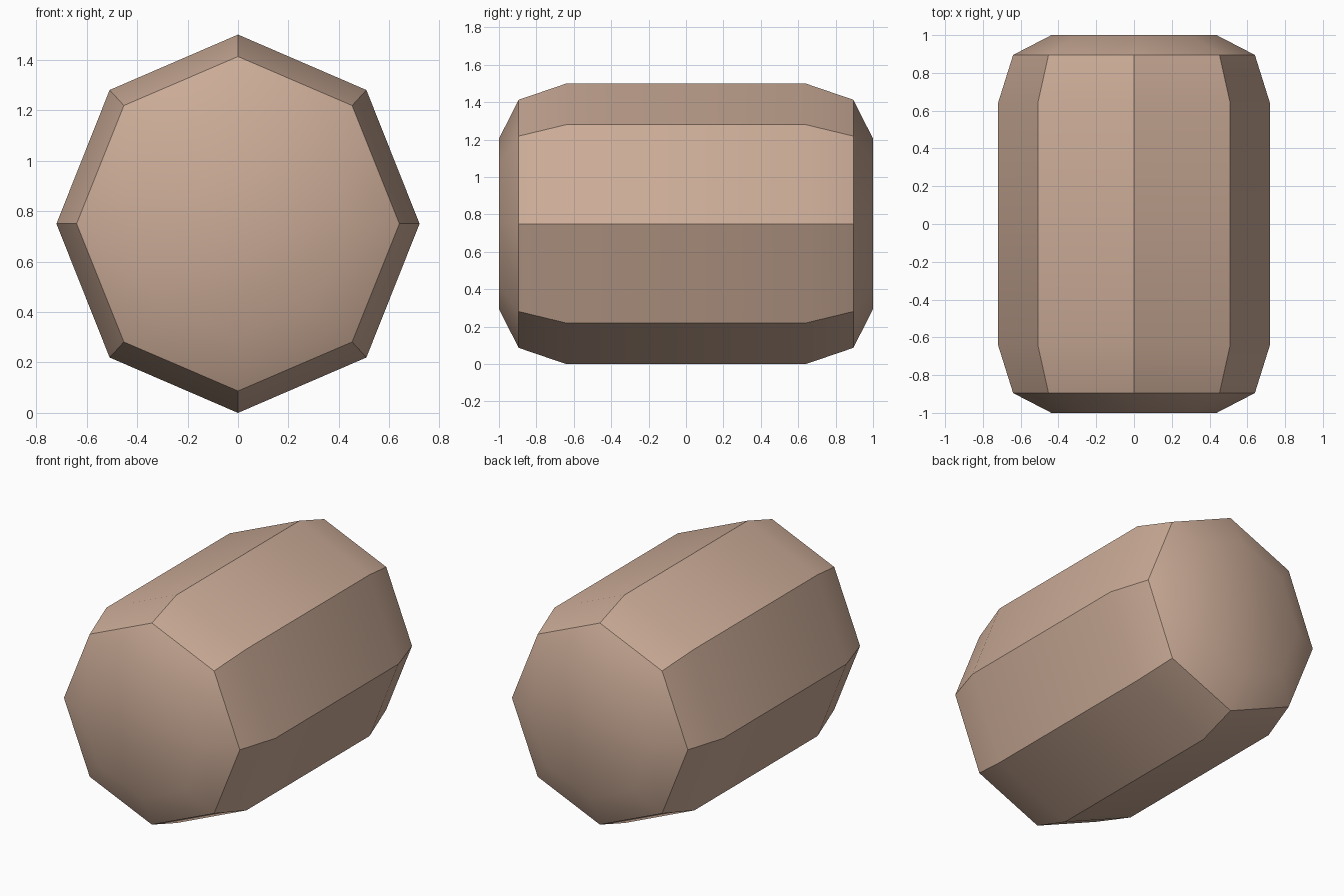
import bpy, bmesh, math

SIDES = 8
CENTRE_Z = 0.75
# Half profile: (distance along y, half width, half height)
HALF = [(0.64, 0.72, 0.75), (0.895, 0.64, 0.663), (1.0, 0.437, 0.455)]

cube = bpy.data.objects.get("Cube")
if cube:
    bpy.data.objects.remove(cube, do_unlink=True)


def make_material(name, colour):
    mat = bpy.data.materials.new(name)
    mat.use_nodes = True
    mat.diffuse_color = colour
    bsdf = next(n for n in mat.node_tree.nodes if n.type == "BSDF_PRINCIPLED")
    bsdf.inputs["Base Color"].default_value = colour
    return mat


def make_ring(bm, y, rx, rz):
    angles = [math.tau * i / SIDES for i in range(SIDES)]
    return [bm.verts.new((rx * math.sin(a), y, CENTRE_Z + rz * math.cos(a)))
            for a in angles]


# Octagonal barrel: mirrored profile, lofted from front to back
bm = bmesh.new()
profile = [(-y, rx, rz) for y, rx, rz in reversed(HALF)] + HALF
rings = [make_ring(bm, *station) for station in profile]
for a, b in zip(rings, rings[1:]):
    for i in range(SIDES):
        j = (i + 1) % SIDES
        bm.faces.new((a[i], a[j], b[j], b[i]))

# End caps
bm.faces.new(rings[0])
bm.faces.new(rings[-1])
bmesh.ops.recalc_face_normals(bm, faces=bm.faces[:])

mesh = bpy.data.meshes.new("octagonal_barrel")
bm.to_mesh(mesh)
bm.free()
mesh.materials.append(make_material("warm beige", (0.60, 0.41, 0.31, 1.0)))
barrel = bpy.data.objects.new("octagonal_barrel", mesh)
bpy.context.collection.objects.link(barrel)

# Soft ends and tapers, crisp long edges
bpy.ops.object.select_all(action="DESELECT")
barrel.select_set(True)
bpy.context.view_layer.objects.active = barrel
bpy.ops.object.shade_smooth_by_angle(angle=math.radians(30))
